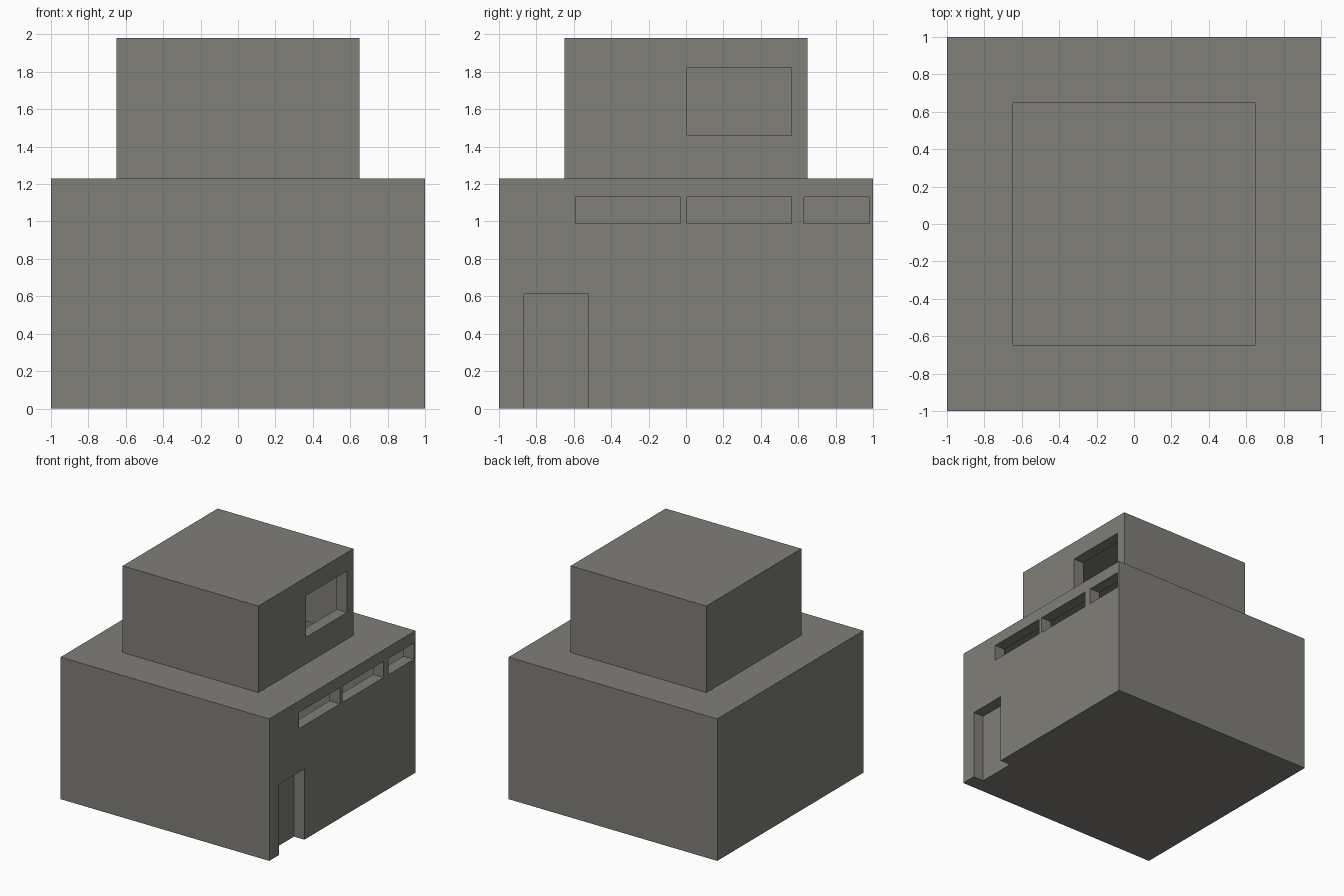
import bpy, bmesh
from mathutils import Vector

if "Cube" in bpy.data.objects:
    bpy.data.objects.remove(bpy.data.objects["Cube"])

DEPTH = 0.10           # depth of window and door reveals
Z1, Z2 = 1.23, 1.98    # lower roof, upper roof
A, B = 1.0, 0.65       # half widths of the two storeys

grey = bpy.data.materials.new("warm grey")
grey.diffuse_color = (0.215, 0.21, 0.19, 1)
grey.use_nodes = True
grey.node_tree.nodes["Principled BSDF"].inputs["Base Color"].default_value = grey.diffuse_color


def face(bm, pts, normal):
    """Add a flat face and make it point along the given normal."""
    f = bm.faces.new([bm.verts.new(p) for p in pts])
    f.normal_update()
    if f.normal.dot(Vector(normal)) < 0:
        f.normal_flip()


def pierced_wall(bm, x, half, z0, z1, holes):
    """Right-hand wall with openings (y0, y1, z0, z1) and their reveals."""
    ys = sorted({-half, half, *[v for h in holes for v in h[:2]]})
    zs = sorted({z0, z1, *[v for h in holes for v in h[2:]]})
    for a, b in zip(ys, ys[1:]):
        for c, d in zip(zs, zs[1:]):
            my, mz = (a + b) / 2, (c + d) / 2
            if any(h[0] < my < h[1] and h[2] < mz < h[3] for h in holes):
                continue
            face(bm, [(x, a, c), (x, b, c), (x, b, d), (x, a, d)], (1, 0, 0))
    xi = x - DEPTH
    for a, b, c, d in holes:
        for y, n in ((a, 1), (b, -1)):
            face(bm, [(x, y, c), (xi, y, c), (xi, y, d), (x, y, d)], (0, n, 0))
        for z, n in ((c, 1), (d, -1)):
            if z > 0:      # the doorway has no sill
                face(bm, [(x, a, z), (x, b, z), (xi, b, z), (xi, a, z)], (0, 0, n))


def plain_walls(bm, h, z0, z1):
    """Front, back and left walls."""
    for s in (-1, 1):
        face(bm, [(-h, s*h, z0), (h, s*h, z0), (h, s*h, z1), (-h, s*h, z1)], (0, s, 0))
    face(bm, [(-h, -h, z0), (-h, h, z0), (-h, h, z1), (-h, -h, z1)], (-1, 0, 0))


def finish(bm, name):
    bmesh.ops.remove_doubles(bm, verts=bm.verts, dist=1e-5)
    me = bpy.data.meshes.new(name)
    bm.to_mesh(me)
    bm.free()
    me.materials.append(grey)
    bpy.context.collection.objects.link(bpy.data.objects.new(name, me))


# Lower storey: hollow shell with three strip windows and a doorway
door = (-0.865, -0.52, 0.0, 0.612)
strips = [(a, b, 0.99, 1.13) for a, b in ((-0.59, -0.03), (0.005, 0.565), (0.63, 0.98))]
bm = bmesh.new()
plain_walls(bm, A, 0, Z1)
pierced_wall(bm, A, A, 0, Z1, strips + [door])
xi = A - DEPTH
face(bm, [(-A, -A, 0), (A, -A, 0), (A, door[0], 0), (xi, door[0], 0),
          (xi, door[1], 0), (A, door[1], 0), (A, A, 0), (-A, A, 0)], (0, 0, -1))
# flat roof ring around the upper storey
corners = [(-1, -1), (1, -1), (1, 1), (-1, 1)]
for i in range(4):
    p, q = corners[i], corners[(i + 1) % 4]
    face(bm, [(p[0]*A, p[1]*A, Z1), (q[0]*A, q[1]*A, Z1),
              (q[0]*B, q[1]*B, Z1), (p[0]*B, p[1]*B, Z1)], (0, 0, 1))
finish(bm, "lower_storey")

# Door panel at the back of the doorway
bm = bmesh.new()
face(bm, [(xi, door[0], 0), (xi, door[1], 0),
          (xi, door[1], door[3]), (xi, door[0], door[3])], (1, 0, 0))
finish(bm, "door_panel")

# Upper storey: hollow shell with one large window
bm = bmesh.new()
plain_walls(bm, B, Z1, Z2)
pierced_wall(bm, B, B, Z1, Z2, [(0.005, 0.565, 1.46, 1.82)])
face(bm, [(x*B, y*B, Z2) for x, y in corners], (0, 0, 1))
finish(bm, "upper_storey")
